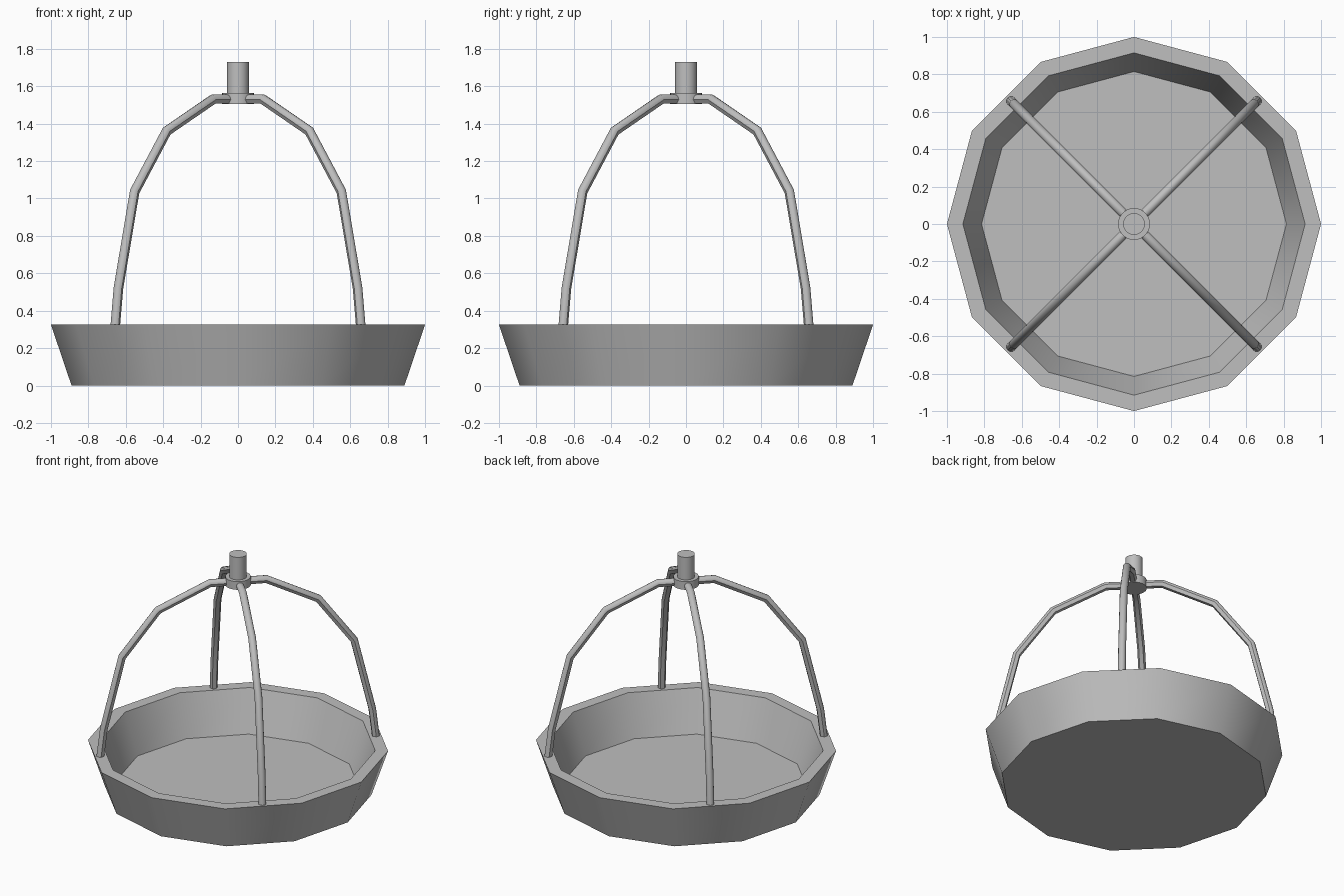
import bpy
import bmesh
from math import sin, cos, pi, radians
from mathutils import Vector

cube = bpy.data.objects.get("Cube")
if cube:
    bpy.data.objects.remove(cube)

GREY = (0.52, 0.52, 0.52, 1)
metal = bpy.data.materials.new("grey metal")
metal.use_nodes = True
metal.diffuse_color = GREY
metal.node_tree.nodes["Principled BSDF"].inputs["Base Color"].default_value = GREY


def loft(name, rings, smooth_angle=35):
    """Skin closed rings of points, cap both ends and shade smooth."""
    bm = bmesh.new()
    loops = [[bm.verts.new(p) for p in ring] for ring in rings]
    for a, b in zip(loops, loops[1:]):
        for i in range(len(a)):
            j = (i + 1) % len(a)
            bm.faces.new((a[i], a[j], b[j], b[i]))
    bm.faces.new(loops[0])
    bm.faces.new(loops[-1])
    bmesh.ops.recalc_face_normals(bm, faces=bm.faces)
    mesh = bpy.data.meshes.new(name)
    bm.to_mesh(mesh)
    bm.free()
    mesh.materials.append(metal)
    obj = bpy.data.objects.new(name, mesh)
    bpy.context.collection.objects.link(obj)
    bpy.ops.object.select_all(action='DESELECT')
    obj.select_set(True)
    bpy.context.view_layer.objects.active = obj
    bpy.ops.object.shade_smooth_by_angle(angle=radians(smooth_angle))
    return obj


def lathe(name, profile, sides):
    """Turn a (radius, height) profile around the z axis."""
    turns = [2 * pi * i / sides for i in range(sides)]
    return loft(name, [[(r * cos(t), r * sin(t), z) for t in turns] for r, z in profile])


# Twelve-sided dish with a thick wall
lathe("dish", [(0.89, 0), (1, 0.325), (0.915, 0.325), (0.815, 0.03)], 12)

# Collar and pin at the top
lathe("collar", [(0.085, 1.505), (0.085, 1.565)], 24)
lathe("top_pin", [(0.058, 1.56), (0.058, 1.73)], 24)

# Rod section: rounded outside, tapered inside with a flat underside
section = [(0.026 * cos(i * pi / 6), 0.026 * sin(i * pi / 6)) for i in range(7)]
section += [(-0.014, -0.023), (0.014, -0.023)]

# Bent path of one rod, as radius and height
path = [Vector(p) for p in ((0.928, 0.325), (0.905, 0.52), (0.782, 1.037),
                            (0.54, 1.36), (0.19, 1.53), (0.06, 1.53))]


def rod_rings(turn):
    rings = []
    last = len(path) - 1
    for i, p in enumerate(path):
        before = (path[max(i, 1)] - path[max(i, 1) - 1]).normalized()
        after = (path[min(i, last - 1) + 1] - path[min(i, last - 1)]).normalized()
        along = (before + after).normalized()
        out = Vector((along.y, -along.x)) / along.dot(after)
        if i == 0:
            out = Vector((1, 0))     # level foot on the rim
        ring = []
        for side, lift in section:
            r, z = p + out * lift
            ring.append((r * cos(turn) - side * sin(turn),
                         r * sin(turn) + side * cos(turn), z))
        rings.append(ring)
    return rings


# Four rods on the diagonals
for k, place in enumerate(("back_left", "back_right", "front_right", "front_left")):
    loft("rod_" + place, rod_rings(pi / 4 + k * pi / 2))
